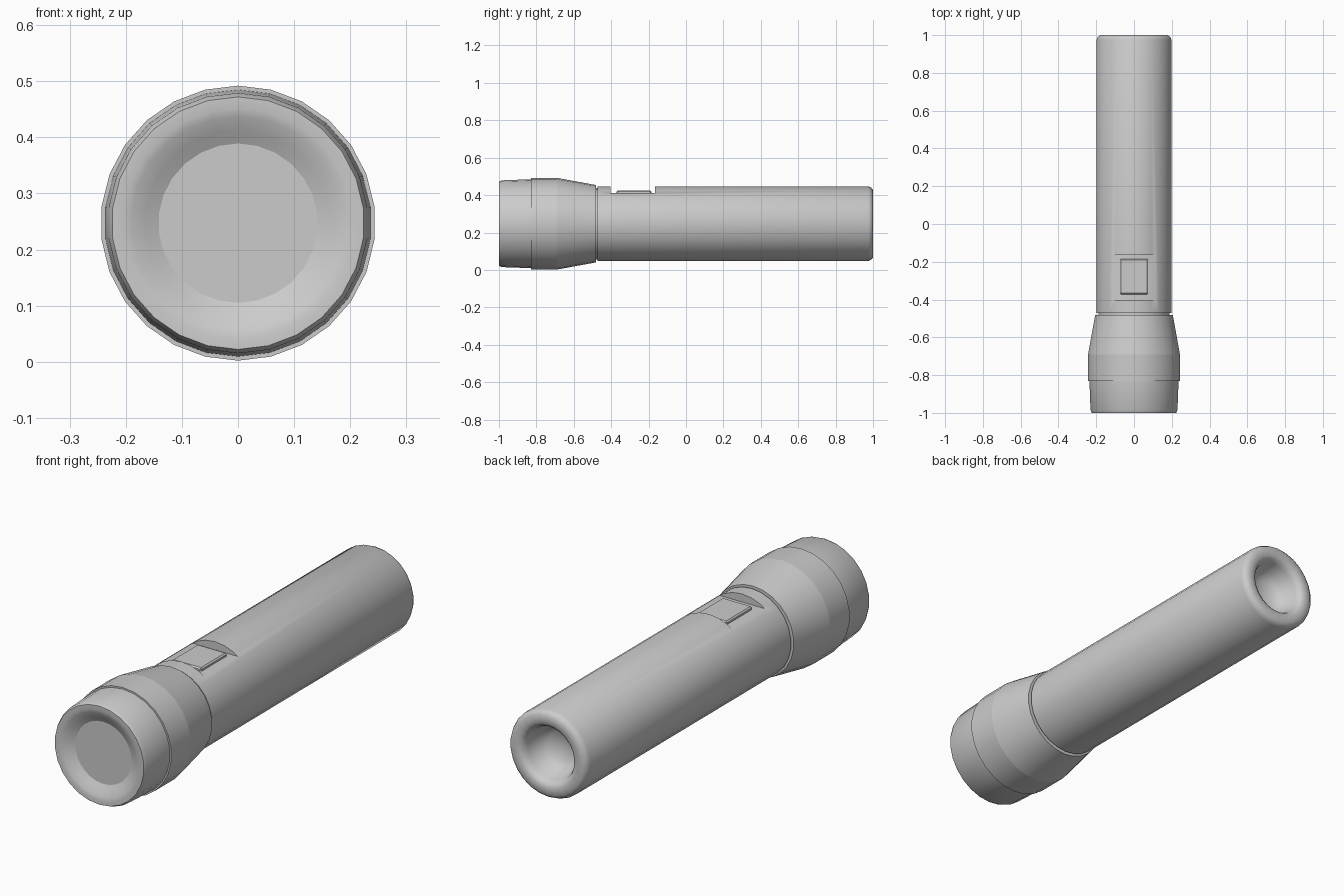
import bpy, bmesh, math
from mathutils import Vector

AXIS_Z = 0.247
SIDES = 26

cube = bpy.data.objects.get("Cube")
if cube:
    bpy.data.objects.remove(cube)

grey = bpy.data.materials.new("light grey")
grey.use_nodes = True
colour = (0.6, 0.6, 0.6, 1)
grey.diffuse_color = colour
grey.node_tree.nodes["Principled BSDF"].inputs["Base Color"].default_value = colour


def finish(name, bm):
    bmesh.ops.remove_doubles(bm, verts=bm.verts, dist=1e-5)
    bmesh.ops.recalc_face_normals(bm, faces=bm.faces)
    mesh = bpy.data.meshes.new(name)
    bm.to_mesh(mesh)
    bm.free()
    mesh.materials.append(grey)
    obj = bpy.data.objects.new(name, mesh)
    bpy.context.collection.objects.link(obj)
    return obj


def smooth(obj, degrees):
    bpy.ops.object.select_all(action='DESELECT')
    obj.select_set(True)
    bpy.context.view_layer.objects.active = obj
    bpy.ops.object.shade_smooth_by_angle(angle=math.radians(degrees))


def lathe(name, profile):
    """Turn a (radius, y) profile around the lengthwise axis."""
    bm = bmesh.new()
    verts = [bm.verts.new((0, y, AXIS_Z + r)) for r, y in profile]
    edges = [bm.edges.new(pair) for pair in zip(verts, verts[1:])]
    bmesh.ops.spin(bm, geom=verts + edges, cent=(0, 0, AXIS_Z), axis=(0, 1, 0),
                   angle=math.tau, steps=SIDES, use_merge=True)
    return finish(name, bm)


def box(name, low, high):
    bm = bmesh.new()
    bmesh.ops.create_cube(bm, size=1)
    low, high = Vector(low), Vector(high)
    for v in bm.verts:
        v.co = (low + high) / 2 + v.co * (high - low)
    return finish(name, bm)


# Head: front bezel with a shallow dish, lens, raised collar and taper
smooth(lathe("head_bezel", [(0.142, -0.97), (0.165, -0.982), (0.19, -0.996), (0.205, -1),
                            (0.225, -1), (0.232, -0.985), (0.238, -0.82)]), 50)
lathe("lens", [(0, -0.97), (0.142, -0.97)])
smooth(lathe("head_collar", [(0.23, -0.83), (0.245, -0.83), (0.245, -0.69)]), 30)
smooth(lathe("head_taper", [(0.245, -0.69), (0.207, -0.482), (0.18, -0.482)]), 30)

# Handle with a chamfered tail and a hollow end
handle = lathe("handle", [(0, -0.5), (0.19, -0.5), (0.19, -0.472), (0.2, -0.472),
                          (0.2, 0.975), (0.193, 0.99), (0.18, 1), (0.145, 1), (0.13, 0.99),
                          (0.12, 0.97), (0.105, 0.91), (0.07, 0.88), (0, 0.87)])

# Flat notch for the switch
cutter = box("notch_cutter", (-0.3, -0.405, 0.41), (0.3, -0.165, 0.6))
cutter.hide_render = True
cutter.hide_viewport = True
cut = handle.modifiers.new("notch", 'BOOLEAN')
cut.object = cutter
cut.solver = 'EXACT'
bpy.context.view_layer.objects.active = handle
bpy.ops.object.modifier_apply(modifier="notch")
bpy.data.objects.remove(cutter)
smooth(handle, 50)

# Switch button
button = box("switch_button", (-0.075, -0.372, 0.4), (0.075, -0.185, 0.424))
bevel = button.modifiers.new("soft_edges", 'BEVEL')
bevel.width = 0.006
bevel.segments = 1
